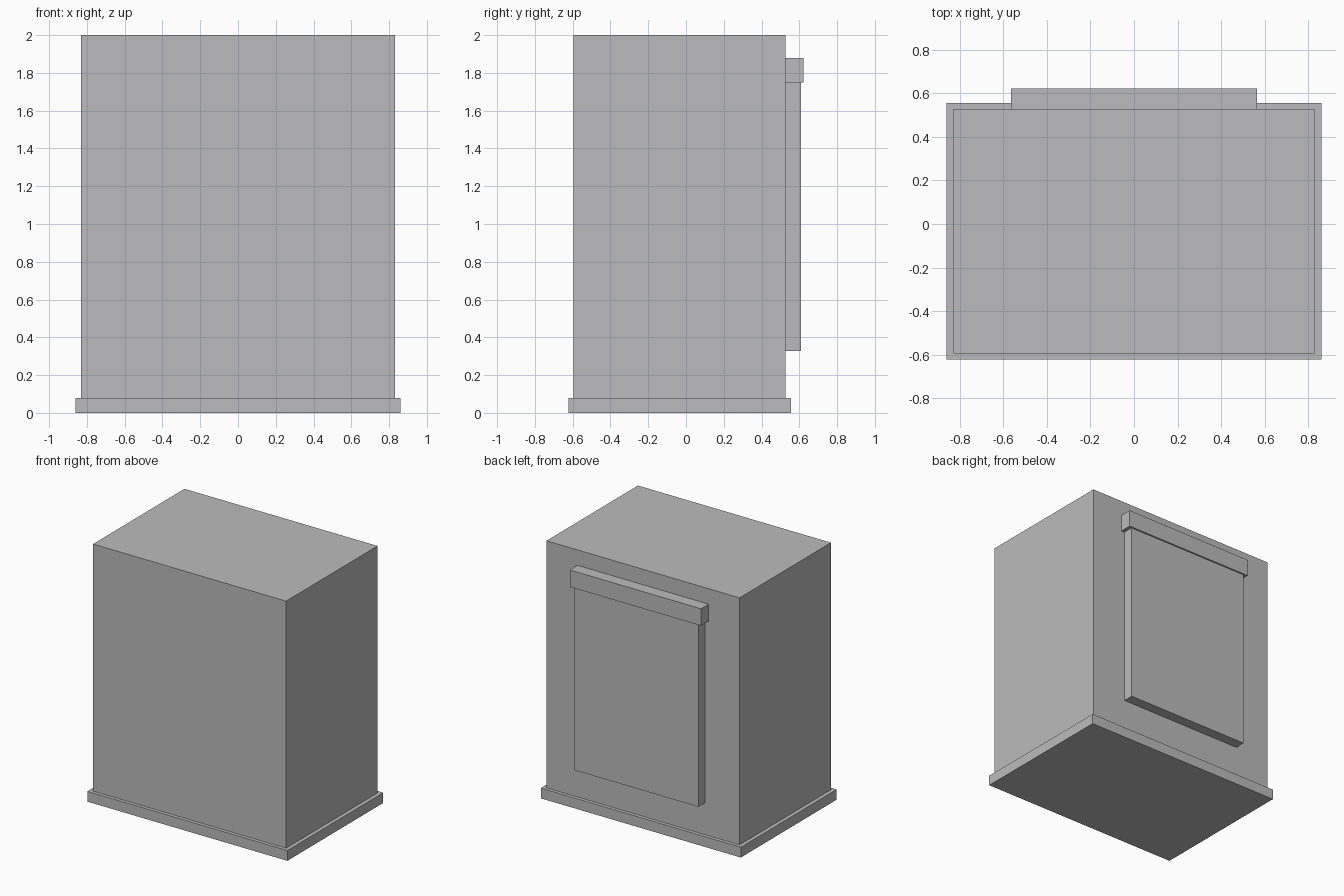
import bpy

cube = bpy.data.objects.get("Cube")
if cube:
    bpy.data.objects.remove(cube, do_unlink=True)

# One plain grey for the whole cabinet
grey = bpy.data.materials.new("neutral grey")
grey.use_nodes = True
colour = (0.5, 0.5, 0.51, 1)
grey.diffuse_color = colour
grey.node_tree.nodes["Principled BSDF"].inputs["Base Color"].default_value = colour


def box(name, half_width, y0, y1, z0, z1):
    """Box centred on x = 0, spanning the given y and z ranges."""
    bpy.ops.mesh.primitive_cube_add(size=1, location=(0, (y0 + y1) / 2, (z0 + z1) / 2))
    obj = bpy.context.object
    obj.name = name
    obj.scale = (2 * half_width, y1 - y0, z1 - z0)
    bpy.ops.object.transform_apply(location=False, rotation=False, scale=True)
    obj.data.materials.append(grey)
    return obj


base_top = 0.08
back = 0.528
rail_bottom = 1.748

# Plinth and main body
box("base_plinth", 0.86, -0.622, 0.555, 0, base_top)
box("cabinet_body", 0.83, -0.595, back, base_top, 2)

# Raised rear panel, capped by a slightly wider and deeper rail
box("rear_panel", 0.534, back, 0.61, 0.328, rail_bottom)
box("rear_top_rail", 0.564, back, 0.622, rail_bottom, 1.88)
